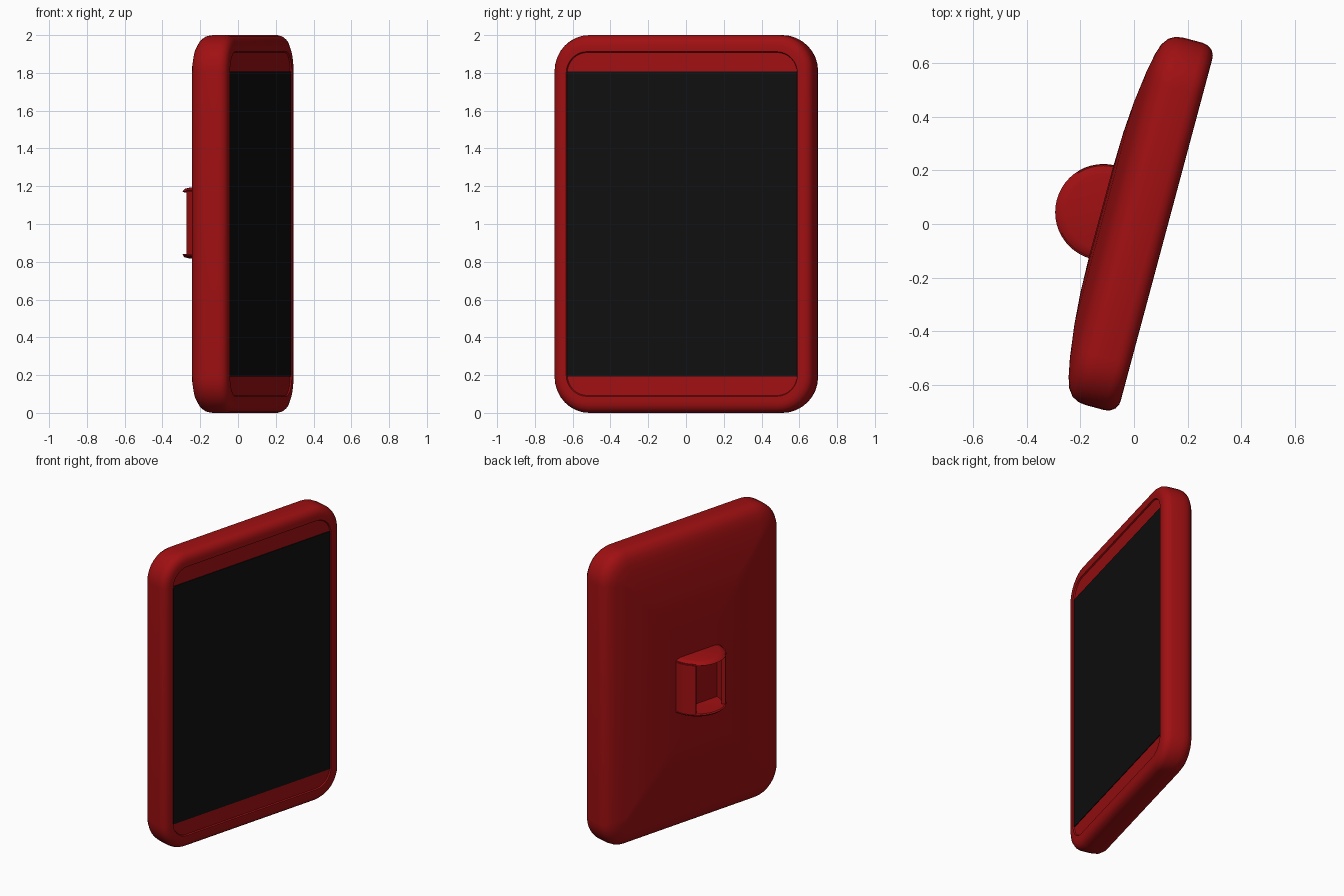
import bpy
import bmesh
from math import sin, cos, pi, radians

TURN = radians(-15)      # whole model is turned about z
MID_Y, MID_Z = 0.01, 1.0

cube = bpy.data.objects.get("Cube")
if cube:
    bpy.data.objects.remove(cube, do_unlink=True)


def material(name, colour, rough):
    m = bpy.data.materials.new(name)
    m.use_nodes = True
    m.diffuse_color = (*colour, 1)
    node = m.node_tree.nodes["Principled BSDF"]
    node.inputs["Base Color"].default_value = (*colour, 1)
    node.inputs["Roughness"].default_value = rough
    return m


red = material("deep red", (0.35, 0.005, 0.006), 0.5)
black = material("screen black", (0.005, 0.005, 0.005), 0.5)


def finish(name, bm, mat, smooth=True):
    bmesh.ops.recalc_face_normals(bm, faces=bm.faces)
    mesh = bpy.data.meshes.new(name)
    bm.to_mesh(mesh)
    bm.free()
    mesh.materials.append(mat)
    obj = bpy.data.objects.new(name, mesh)
    bpy.context.collection.objects.link(obj)
    obj.rotation_euler.z = TURN
    if smooth:
        bpy.ops.object.select_all(action='DESELECT')
        obj.select_set(True)
        bpy.context.view_layer.objects.active = obj
        bpy.ops.object.shade_smooth_by_angle(angle=radians(35))
    return obj


def rounded_loop(bm, depth, inset, steps=8):
    """Rounded rectangle of vertices at one depth of the body."""
    hy, hz = 0.71 - inset, 1.0 - inset * 1.15
    r = max(0.19 - inset, 0.04)
    loop = []
    for q, (sy, sz) in enumerate([(1, 1), (-1, 1), (-1, -1), (1, -1)]):
        for i in range(steps + 1):
            a = (q + i / steps) * pi / 2
            loop.append(bm.verts.new((depth,
                                      MID_Y + sy * (hy - r) + r * cos(a),
                                      MID_Z + sz * (hz - r) + r * sin(a))))
    return loop


def bridge(bm, a, b, closed=True):
    n = len(a)
    for i in range(n if closed else n - 1):
        j = (i + 1) % n
        bm.faces.new((a[i], a[j], b[j], b[i]))


# Body: domed back, soft edges, shallow recess at the front (depth, inset)
section = [(-0.131, 0.55), (-0.127, 0.4), (-0.118, 0.28), (-0.102, 0.156),
           (-0.088, 0.085), (-0.075, 0.045), (-0.055, 0.018), (-0.03, 0.004),
           (0, 0), (0.075, 0), (0.095, 0.005), (0.112, 0.017), (0.121, 0.035),
           (0.123, 0.05), (0.123, 0.076), (0.115, 0.08)]
bm = bmesh.new()
loops = [rounded_loop(bm, d, i) for d, i in section]
for a, b in zip(loops, loops[1:]):
    bridge(bm, a, b)
bm.faces.new(loops[0])
bm.faces.new(loops[-1])
finish("body", bm, red)

# Screen: thin plate across the full width of the recess
bm = bmesh.new()
bmesh.ops.create_cube(bm, size=1)
for v in bm.verts:
    v.co = (0.117 + v.co.x * 0.005, MID_Y + v.co.y * 1.26, MID_Z + v.co.z * 1.615)
finish("screen", bm, black, smooth=False)


def lathe(name, profile, start, end, steps):
    """Sweep a closed (radius, z) profile part way round the bracket axis."""
    bm = bmesh.new()
    rings = []
    for i in range(steps + 1):
        a = radians(start + (end - start) * i / steps)
        rings.append([bm.verts.new((-0.122 - r * sin(a), 0.013 + r * cos(a), z))
                      for r, z in profile])
    for a, b in zip(rings, rings[1:]):
        bridge(bm, a, b)
    bm.faces.new(rings[0])
    bm.faces.new(rings[-1])
    bmesh.ops.remove_doubles(bm, verts=bm.verts, dist=0.0001)
    finish(name, bm, red)


# Back bracket: two half-round plates joined by curved side walls
BRACKET_Z = 1.005
plate = [(0, 0.188), (0.14, 0.188), (0.168, 0.181), (0.18, 0.168),
         (0.172, 0.163), (0.15, 0.166), (0, 0.166)]
for side, sign in (("upper", 1), ("lower", -1)):
    lathe("bracket_" + side + "_plate",
          [(r, BRACKET_Z + sign * z) for r, z in plate], 0, 180, 24)

wall = [(0.152, 0.83), (0.178, 0.83), (0.178, 1.18), (0.152, 1.18)]
lathe("bracket_left_wall", wall, 0, 48, 8)
lathe("bracket_right_wall", wall, 132, 180, 8)
